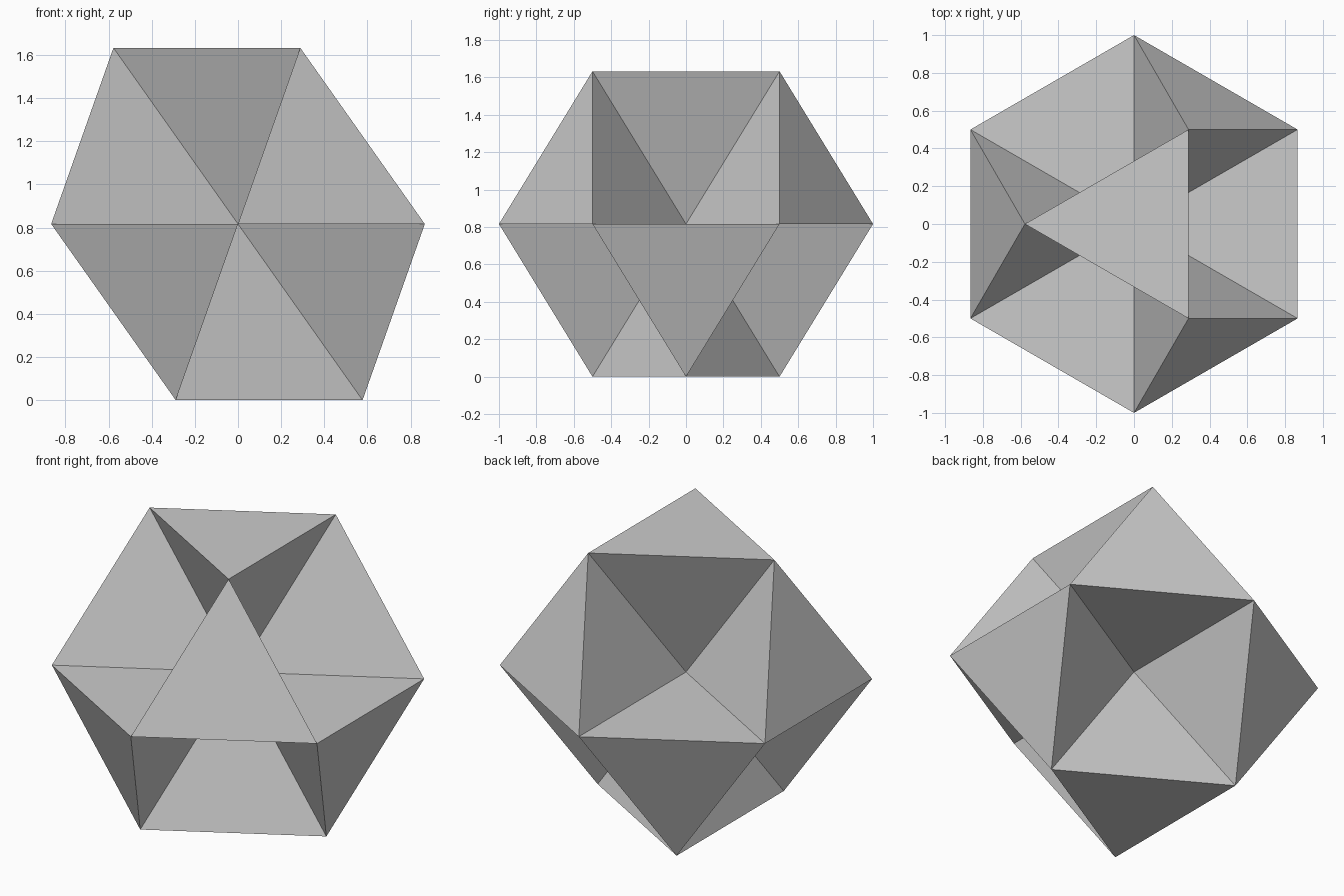
import bpy, bmesh
from itertools import product
from mathutils import Matrix, Vector

cube = bpy.data.objects.get("Cube")
if cube:
    bpy.data.objects.remove(cube, do_unlink=True)

# Single neutral grey
grey = bpy.data.materials.new("neutral_grey")
grey.use_nodes = True
colour = (0.6, 0.6, 0.6, 1)
grey.diffuse_color = colour
grey.node_tree.nodes["Principled BSDF"].inputs["Base Color"].default_value = colour

# Stand the cube-aligned solid on one triangle: body diagonal up, a corner at -x
ex = Vector((-1, -1, 2)).normalized()
ez = Vector((1, 1, 1)).normalized()
turn = Matrix((ex, ez.cross(ex), ez))
centre = Vector((0, 0, (2 / 3) ** 0.5))

# Eight tetrahedra, one per octant, all meeting at the centre;
# the gaps between them form six square pyramid-shaped pits
bm = bmesh.new()
for sx, sy, sz in product((-1, 1), repeat=3):
    corners = [Vector(c).normalized() for c in ((sx, sy, 0), (sx, 0, sz), (0, sy, sz))]
    a, b, c = [bm.verts.new(turn @ v + centre) for v in corners]
    apex = bm.verts.new(centre)
    for face in ((a, b, c), (apex, a, b), (apex, b, c), (apex, c, a)):
        bm.faces.new(face)
bmesh.ops.recalc_face_normals(bm, faces=bm.faces)

mesh = bpy.data.meshes.new("pitted_polyhedron")
bm.to_mesh(mesh)
bm.free()
mesh.materials.append(grey)
bpy.context.collection.objects.link(bpy.data.objects.new("pitted_polyhedron", mesh))
